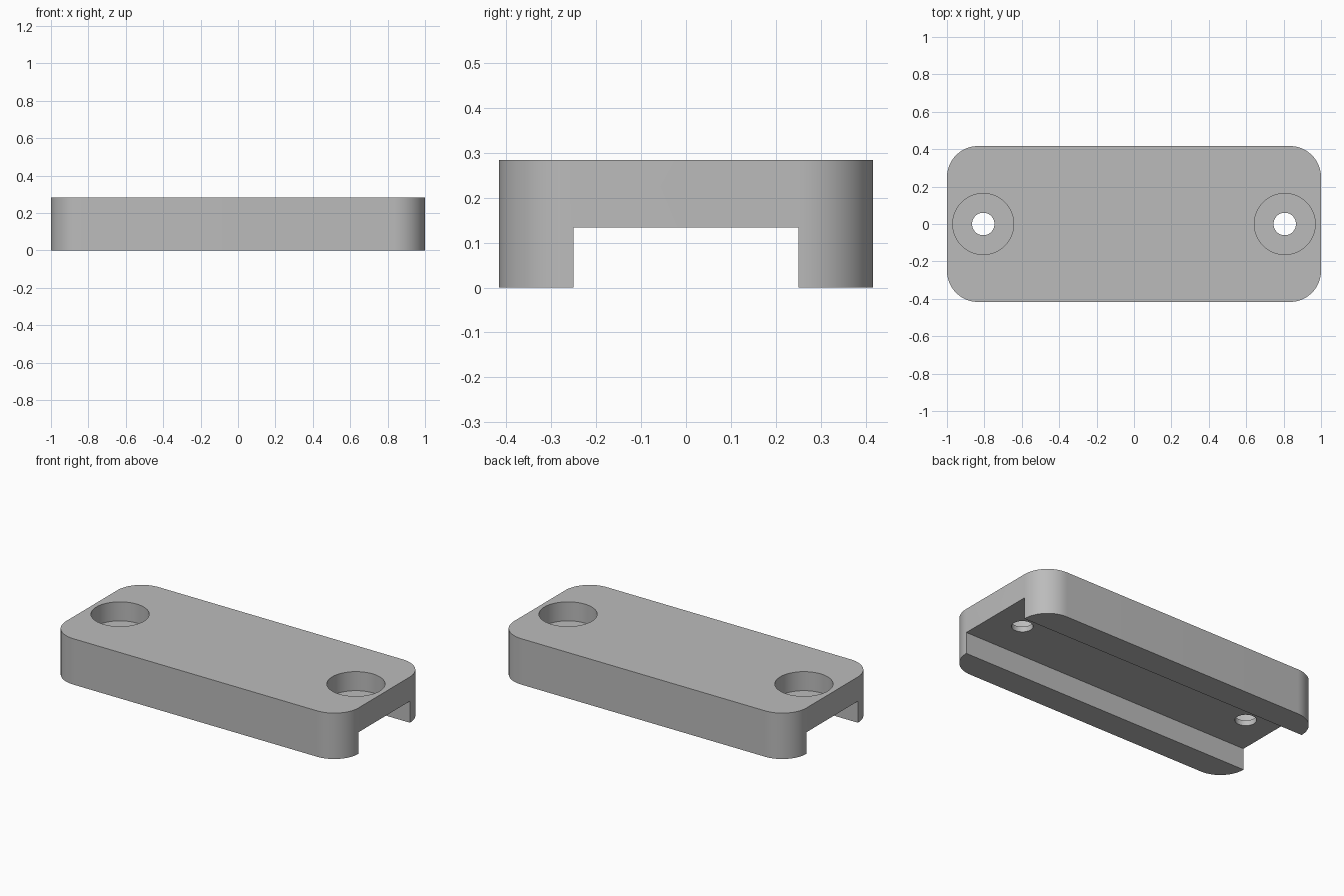
import bpy
import bmesh
from math import cos, sin, pi, radians
from mathutils import Matrix

HALF_X, HALF_Y, HEIGHT = 1.0, 0.4167, 0.2835
CORNER = 0.1667
CHANNEL_HALF, CHANNEL_TOP = 0.25, 0.1333
HOLE_X, HOLE_R = 0.806, 0.06
BORE_R, BORE_FLOOR = 0.163, 0.166

default = bpy.data.objects.get("Cube")
if default:
    bpy.data.objects.remove(default)

# Plain grey plastic
grey = bpy.data.materials.new("light grey plastic")
grey.use_nodes = True
colour = (0.5, 0.5, 0.5, 1)
grey.diffuse_color = colour
grey.node_tree.nodes["Principled BSDF"].inputs["Base Color"].default_value = colour


def to_object(bm, name):
    bmesh.ops.recalc_face_normals(bm, faces=bm.faces)
    mesh = bpy.data.meshes.new(name)
    bm.to_mesh(mesh)
    bm.free()
    mesh.materials.append(grey)
    obj = bpy.data.objects.new(name, mesh)
    bpy.context.collection.objects.link(obj)
    return obj


def rounded_block(name, steps=20):
    bm = bmesh.new()
    corners = [(1, 1), (-1, 1), (-1, -1), (1, -1)]
    ring = []
    for quarter, (sx, sy) in enumerate(corners):
        for i in range(steps + 1):
            a = (quarter + i / steps) * pi / 2
            ring.append(bm.verts.new((sx * (HALF_X - CORNER) + CORNER * cos(a),
                                      sy * (HALF_Y - CORNER) + CORNER * sin(a), 0)))
    base = bm.faces.new(ring)
    top = bmesh.ops.extrude_face_region(bm, geom=[base])["geom"]
    bmesh.ops.translate(bm, vec=(0, 0, HEIGHT),
                        verts=[v for v in top if isinstance(v, bmesh.types.BMVert)])
    return to_object(bm, name)


def cylinder(name, x, radius, low, high):
    bm = bmesh.new()
    bmesh.ops.create_cone(bm, cap_ends=True, segments=64, radius1=radius, radius2=radius,
                          depth=high - low, matrix=Matrix.Translation((x, 0, (low + high) / 2)))
    return to_object(bm, name)


def channel_cutter(name):
    bm = bmesh.new()
    bmesh.ops.create_cube(bm, size=2, matrix=Matrix.Diagonal((1.5, CHANNEL_HALF, CHANNEL_TOP, 1)))
    return to_object(bm, name)


# Mounting block, then the channel, screw holes and counterbores cut from it
block = rounded_block("mounting_block")
cutters = [channel_cutter("channel_cutter")]
for side, x in (("left", HOLE_X), ("right", -HOLE_X)):
    cutters.append(cylinder(side + "_screw_hole_cutter", x, HOLE_R, -0.1, HEIGHT + 0.1))
    cutters.append(cylinder(side + "_counterbore_cutter", x, BORE_R, BORE_FLOOR, HEIGHT + 0.1))

bpy.ops.object.select_all(action="DESELECT")
block.select_set(True)
bpy.context.view_layer.objects.active = block
for cutter in cutters:
    cutter.hide_render = True
    mod = block.modifiers.new(cutter.name, "BOOLEAN")
    mod.operation = "DIFFERENCE"
    mod.solver = "EXACT"
    mod.object = cutter
    bpy.ops.object.modifier_apply(modifier=mod.name)
for cutter in cutters:
    bpy.data.objects.remove(cutter)

bpy.ops.object.shade_smooth_by_angle(angle=radians(30))
